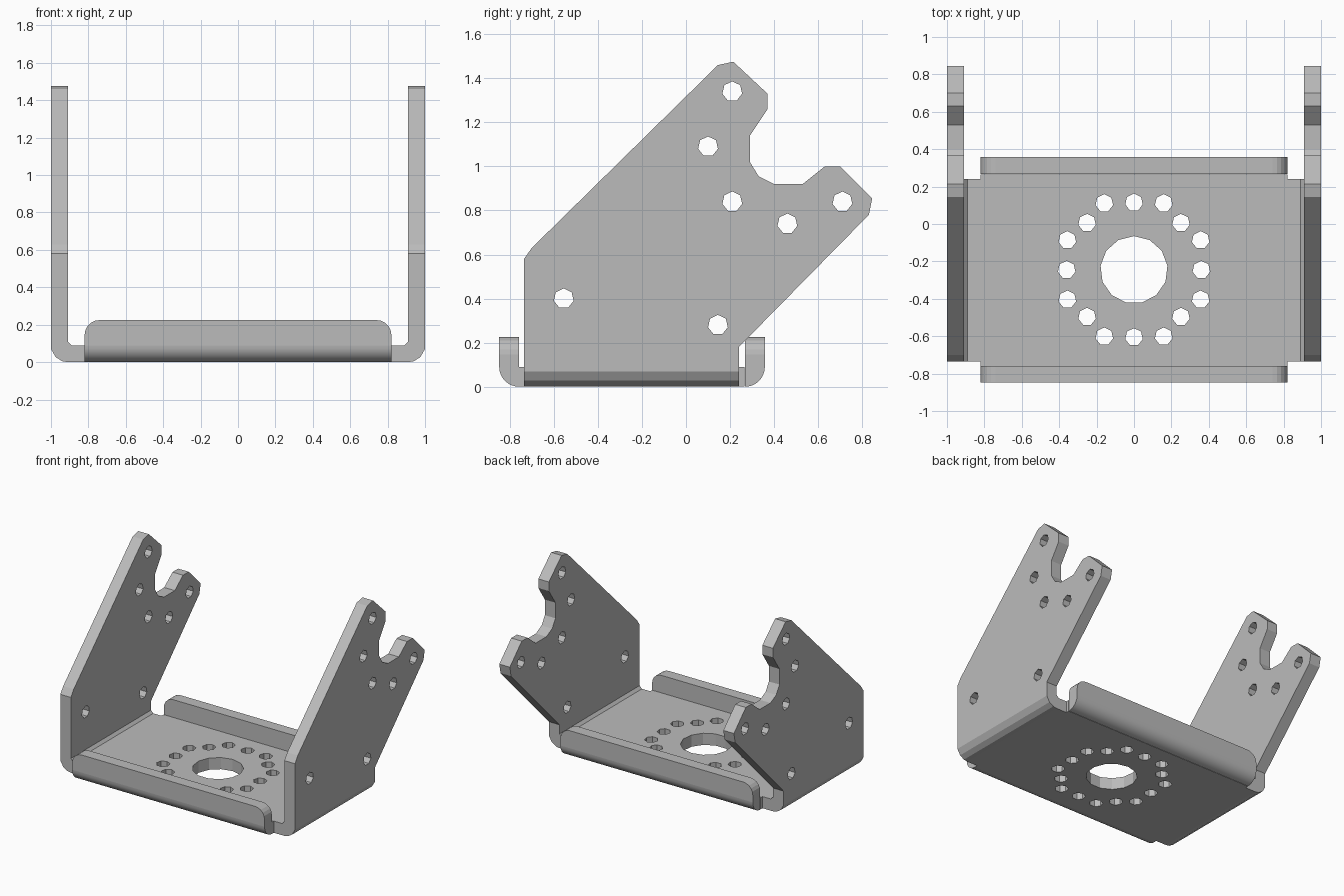
import bpy, bmesh
from math import sin, cos, pi, radians
from mathutils import Matrix

cube = bpy.data.objects.get("Cube")
if cube:
    bpy.data.objects.remove(cube, do_unlink=True)

steel = bpy.data.materials.new("plain_grey")
steel.use_nodes = True
GREY = (0.5, 0.5, 0.5, 1)
steel.diffuse_color = GREY
steel.node_tree.nodes["Principled BSDF"].inputs["Base Color"].default_value = GREY

# Sketch planes: columns are where sketch x, sketch y and depth point
PLANES = {
    "XY": Matrix(((1, 0, 0), (0, 1, 0), (0, 0, 1))),
    "YZ": Matrix(((0, 0, 1), (1, 0, 0), (0, 1, 0))),
    "XZ": Matrix(((1, 0, 0), (0, 0, -1), (0, 1, 0))),
}


def arc(cx, cy, r, start, end, n):
    """Points on an arc, angles in degrees."""
    angles = [radians(start + (end - start) * i / n) for i in range(n + 1)]
    return [(cx + r * cos(a), cy + r * sin(a)) for a in angles]


def ring(cx, cy, r, n=7):
    return arc(cx, cy, r, 90, 450, n)[:-1]


def sheet(name, plane, loops, low, high):
    """Extrude an outline with holes between two depths along the plane normal."""
    curve = bpy.data.curves.new(name, "CURVE")
    curve.dimensions = "2D"
    curve.fill_mode = "BOTH"
    curve.extrude = (high - low) / 2
    for loop in loops:
        spline = curve.splines.new("POLY")
        spline.points.add(len(loop) - 1)
        for point, (a, b) in zip(spline.points, loop):
            point.co = (a, b, 0, 1)
        spline.use_cyclic_u = True
    sketch = bpy.data.objects.new(name + "_sketch", curve)
    bpy.context.collection.objects.link(sketch)
    graph = bpy.context.evaluated_depsgraph_get()
    mesh = bpy.data.meshes.new_from_object(sketch.evaluated_get(graph))
    bpy.data.objects.remove(sketch, do_unlink=True)
    bpy.data.curves.remove(curve)

    bm = bmesh.new()
    bm.from_mesh(mesh)
    bmesh.ops.remove_doubles(bm, verts=bm.verts, dist=0.0005)
    to_world = PLANES[plane].to_4x4() @ Matrix.Translation((0, 0, (low + high) / 2))
    bmesh.ops.transform(bm, matrix=to_world, verts=bm.verts)
    bmesh.ops.recalc_face_normals(bm, faces=bm.faces)
    for face in bm.faces:
        face.smooth = False
    bm.to_mesh(mesh)
    bm.free()
    mesh.name = name
    mesh.materials.clear()
    mesh.materials.append(steel)
    part = bpy.data.objects.new(name, mesh)
    bpy.context.collection.objects.link(part)
    return part


T = 0.09                        # sheet thickness
MID = -0.245                    # centre of the base along y
FRONT, BACK = -0.735, 0.24      # base edges under the side arms
HALF_LIP = 0.82

# Base plate: large centre hole and a ring of small bolt holes
right_edge = [(0.91, FRONT), (0.91, BACK), (HALF_LIP, BACK), (HALF_LIP, 0.265)]
left_edge = [(-x, y) for x, y in reversed(right_edge)]
outline = right_edge + left_edge + [(-HALF_LIP, FRONT), (-HALF_LIP, -0.76),
                                    (HALF_LIP, -0.76), (HALF_LIP, FRONT)]
holes = [ring(0, MID, 0.18, 13)]
for k in range(4):
    turn = k * pi / 2
    for r, degrees in ((0.36, 0), (0.39, 24), (0.355, 45), (0.39, 66)):
        a = turn + radians(degrees)
        holes.append(ring(r * cos(a), MID + r * sin(a), 0.048))
sheet("base_plate", "XY", [outline] + holes, 0, T)

# Side arms: slanted plates with a rounded notch and bolt holes
arm = [(FRONT, 0.07), (FRONT, 0.58), (-0.70, 0.63), (0.145, 1.46), (0.215, 1.475),
       (0.37, 1.33), (0.37, 1.26), (0.29, 1.14), (0.29, 1.02), (0.33, 0.955),
       (0.40, 0.92), (0.53, 0.92), (0.63, 1.0), (0.70, 1.0), (0.845, 0.855),
       (0.83, 0.78), (BACK, 0.18), (BACK, 0.07)]
arm_holes = [ring(y, z, 0.046) for y, z in (
    (-0.555, 0.40), (0.145, 0.28), (0.21, 0.84), (0.46, 0.74),
    (0.71, 0.84), (0.10, 1.09), (0.21, 1.34))]
for label, s in (("left", 1), ("right", -1)):
    low, high = sorted((s * 0.91, s))
    sheet(label + "_arm", "YZ", [arm] + arm_holes, low, high)
    bend = [(0.91, 0), (0.94, 0.005), (0.975, 0.027), (1, 0.07), (0.91, 0.07)]
    sheet(label + "_arm_bend", "XZ", [[(s * x, z) for x, z in bend]], -BACK, -FRONT)
    fillet = [(0.91, T), (0.91, 0.11), (0.89, T)]
    sheet(label + "_inner_fillet", "XZ", [[(s * x, z) for x, z in fillet]], -BACK, -FRONT)

# Front and back lips: bent strip below, round-cornered plate above
lip = ([(-HALF_LIP, T), (HALF_LIP, T)]
       + arc(HALF_LIP - 0.08, 0.145, 0.08, 0, 90, 5)
       + arc(-HALF_LIP + 0.08, 0.145, 0.08, 90, 180, 5))
for label, s in (("front", -1), ("back", 1)):
    inner, outer = MID + s * 0.513, MID + s * 0.603
    low, high = sorted((-inner, -outer))
    sheet(label + "_lip", "XZ", [lip], low, high)
    curve = arc(0.513, T, T, -90, 0, 8) + [(0.513, T)]
    bend = sheet(label + "_lip_bend", "YZ",
                 [[(MID + s * d, z) for d, z in curve]], -HALF_LIP, HALF_LIP)
    bpy.ops.object.select_all(action="DESELECT")
    bend.select_set(True)
    bpy.context.view_layer.objects.active = bend
    bpy.ops.object.shade_smooth_by_angle(angle=radians(30))
